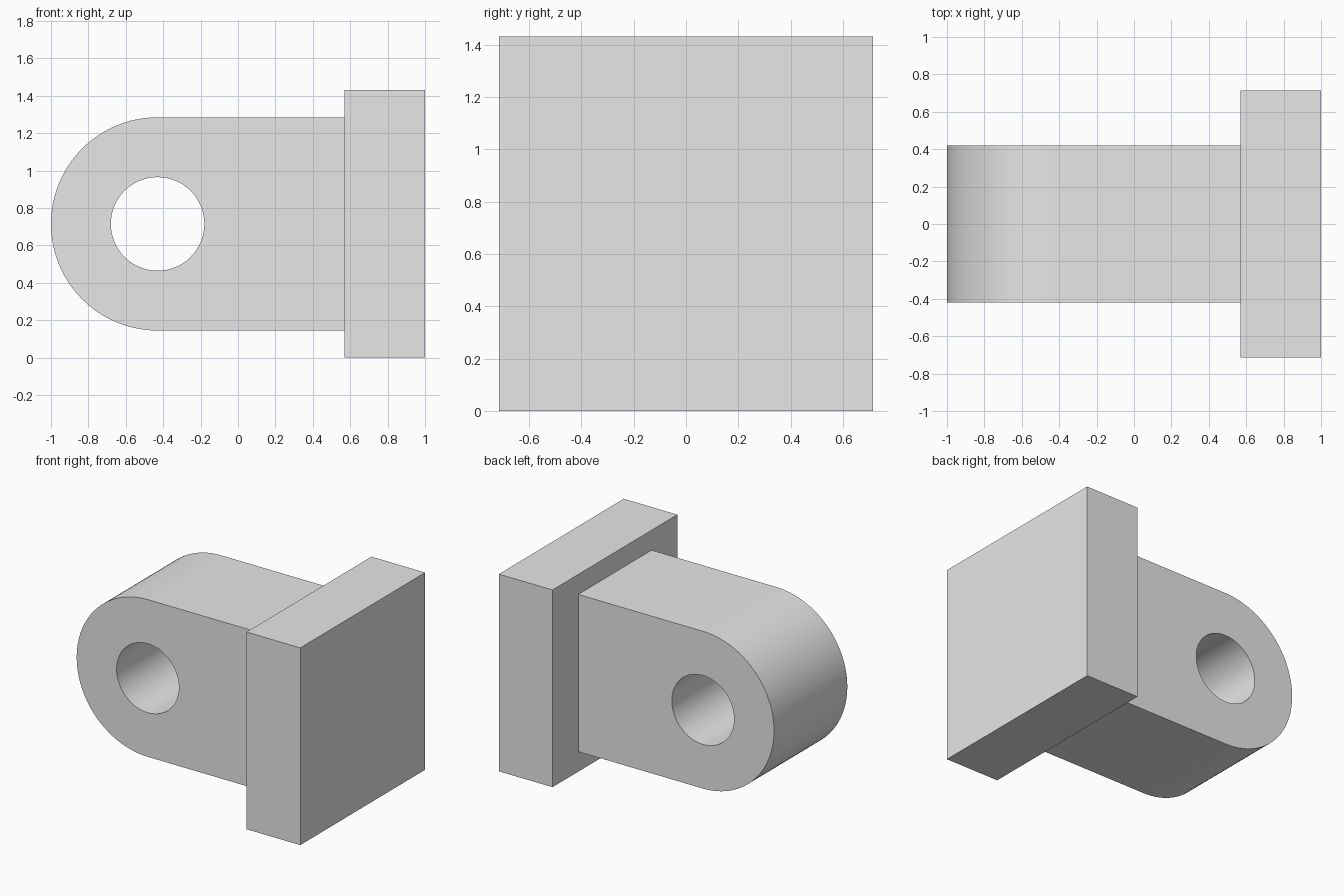
import bpy
from math import cos, sin, pi

if "Cube" in bpy.data.objects:
    bpy.data.objects.remove(bpy.data.objects["Cube"], do_unlink=True)

SIDE = 1.43          # square plate side
MID = SIDE / 2       # height of the lug axis
PLATE_X = 0.57       # inner face of the plate
EYE_X = -0.43        # centre of the hole

grey = bpy.data.materials.new("plain grey")
grey.use_nodes = True
grey.diffuse_color = (0.8, 0.8, 0.8, 1)
grey.node_tree.nodes["Principled BSDF"].inputs["Base Color"].default_value = (0.8, 0.8, 0.8, 1)


def arc(radius, start, end, steps):
    """Points on an arc around the hole centre."""
    angles = [start + (end - start) * i / steps for i in range(steps + 1)]
    return [(EYE_X + radius * cos(a), MID + radius * sin(a)) for a in angles]


def extruded_outline(name, outlines, half_depth):
    """Fill closed outlines in the xz plane and extrude them along y."""
    curve = bpy.data.curves.new(name, "CURVE")
    curve.dimensions = "2D"
    curve.fill_mode = "BOTH"
    curve.extrude = half_depth
    for points in outlines:
        spline = curve.splines.new("POLY")
        spline.points.add(len(points) - 1)
        for point, (x, z) in zip(spline.points, points):
            point.co = (x, z, 0, 1)
        spline.use_cyclic_u = True
    obj = bpy.data.objects.new(name, curve)
    bpy.context.collection.objects.link(obj)
    obj.rotation_euler.x = pi / 2
    bpy.ops.object.select_all(action="DESELECT")
    obj.select_set(True)
    bpy.context.view_layer.objects.active = obj
    bpy.ops.object.convert(target="MESH")
    bpy.ops.object.shade_smooth_by_angle(angle=pi / 6)
    obj.data.materials.clear()
    obj.data.materials.append(grey)
    return obj


# Mounting plate
bpy.ops.mesh.primitive_cube_add(size=1, location=((PLATE_X + 1) / 2, 0, MID))
plate = bpy.context.object
plate.name = "mounting_plate"
plate.scale = (1 - PLATE_X, SIDE, SIDE)
plate.data.materials.append(grey)

# Rounded lug with a round through hole
radius = EYE_X + 1
rounded_end = arc(radius, pi / 2, 3 * pi / 2, 48)
outline = rounded_end + [(PLATE_X, MID - radius), (PLATE_X, MID + radius)]
hole = arc(0.25, 0, 2 * pi, 64)[:-1]
extruded_outline("pierced_lug", [outline, hole], 0.42)
